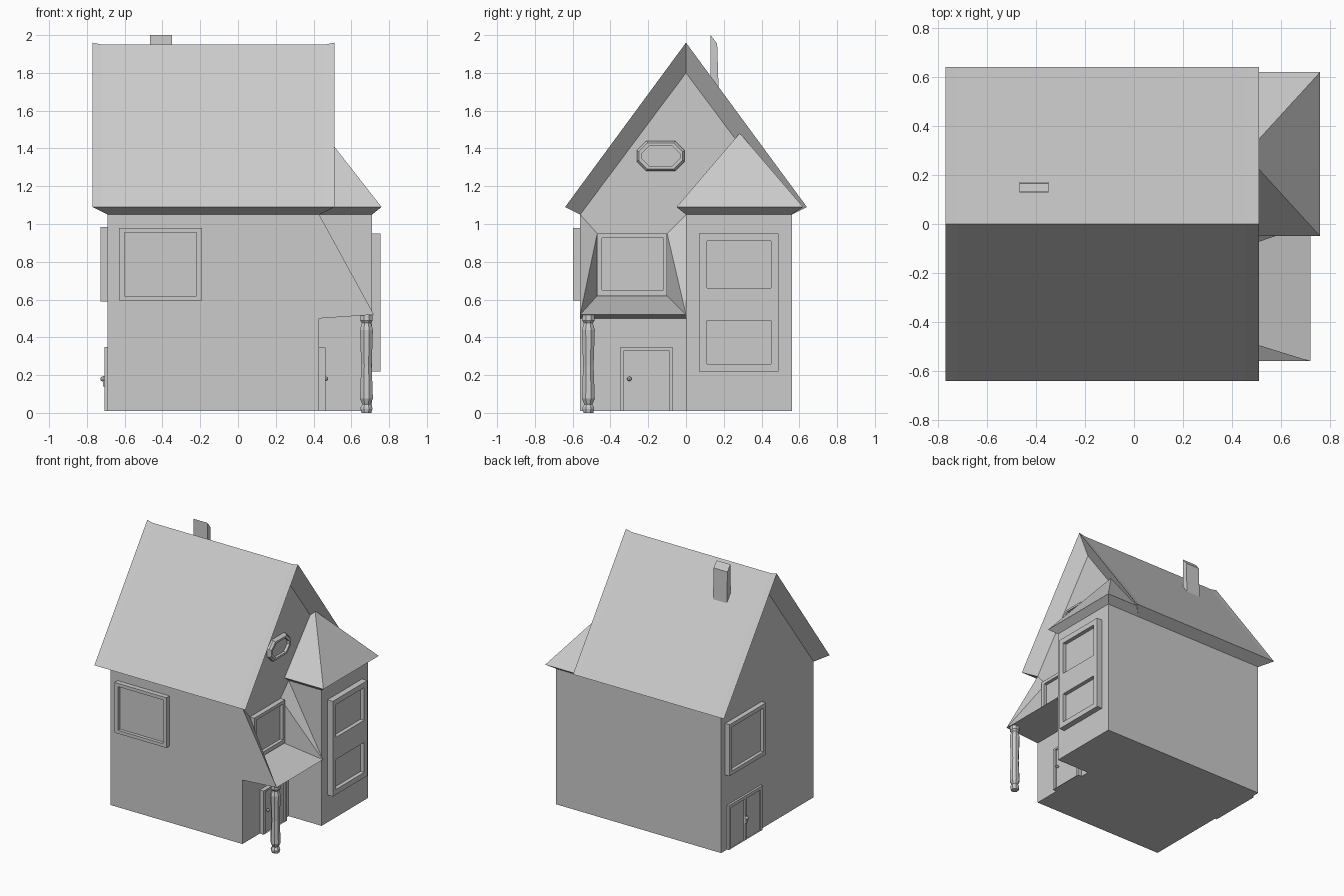
import bpy, bmesh, math
from mathutils import Vector

if "Cube" in bpy.data.objects:
    bpy.data.objects.remove(bpy.data.objects["Cube"])


def mesh(name, verts, faces):
    bm = bmesh.new()
    vs = [bm.verts.new(v) for v in verts]
    for f in faces:
        bm.faces.new([vs[i] for i in f])
    bmesh.ops.remove_doubles(bm, verts=bm.verts, dist=1e-5)
    bmesh.ops.recalc_face_normals(bm, faces=bm.faces)
    me = bpy.data.meshes.new(name)
    bm.to_mesh(me)
    bm.free()
    ob = bpy.data.objects.new(name, me)
    bpy.context.collection.objects.link(ob)
    return ob


def loft(name, rings, caps=None):
    """Skin closed rings; caps are index lists used at both ends."""
    n = len(rings[0])
    last = (len(rings) - 1) * n
    faces = [(r * n + i, r * n + (i + 1) % n, (r + 1) * n + (i + 1) % n, (r + 1) * n + i)
             for r in range(len(rings) - 1) for i in range(n)]
    for c in caps or [list(range(n))]:
        faces += [c, [last + i for i in c]]
    return mesh(name, [p for r in rings for p in r], faces)


def box(name, lo, hi):
    (x0, y0, z0), (x1, y1, z1) = lo, hi
    return loft(name, [[(x0, y0, z), (x1, y0, z), (x1, y1, z), (x0, y1, z)] for z in (z0, z1)])


def outline(u0, u1, v0, v1, cut=0):
    if not cut:
        return [(u0, v0), (u1, v0), (u1, v1), (u0, v1)]
    return [(u0 + cut, v0), (u1 - cut, v0), (u1, v0 + cut), (u1, v1 - cut),
            (u1 - cut, v1), (u0 + cut, v1), (u0, v1 - cut), (u0, v0 + cut)]


# wall mappings: (u along wall, v up, d outward)
def right_wall(x):
    return lambda u, v, d: (x + d, u, v)


def left_wall(u, v, d):
    return (-.69 - d, u, v)


def front_wall(u, v, d):
    return (u, -.56 - d, v)


def panel(name, wall, outer, inner, depth, recess, cut=(0, 0)):
    """Raised frame with a sunken pane."""
    o, i = outline(*outer, cut[0]), outline(*inner, cut[1])
    return loft(name, [[wall(u, v, d) for u, v in pts]
                       for pts, d in ((o, -.005), (o, depth), (i, depth), (i, recess))])


def lathe(name, centre, profile, sides=8):
    cx, cy = centre
    return loft(name, [[(cx + r * math.cos(math.tau * (k + .5) / sides),
                         cy + r * math.sin(math.tau * (k + .5) / sides), z)
                        for k in range(sides)] for r, z in profile])


def knob(name, loc, r, stretch=1):
    bpy.ops.mesh.primitive_uv_sphere_add(segments=8, ring_count=6, radius=r, location=loc)
    bpy.context.object.name = name
    bpy.context.object.scale.z = stretch


# main house body
section = [(-.56, .01), (.56, .01), (.56, 1.05), (0, 1.8), (-.56, 1.05)]
loft("house_body", [[(x, y, z) for y, z in section] for x in (-.69, .43)])

# gable roof with sloping soffits
rings = []
for xo, xi, zr in ((-.77, -.69, 1.96), (-.72, -.64, 1.95), (.46, .38, 1.95), (.51, .43, 1.96)):
    rings.append([(xo, -.64, 1.09), (xo, 0, zr), (xo, .64, 1.09),
                  (xi, .56, 1.05), (xi, 0, 1.8), (xi, -.56, 1.05)])
loft("main_roof", rings, [[0, 1, 4, 5], [1, 2, 3, 4]])

# corner bay and its hipped roof
box("bay_tower", (.42, 0, .01), (.71, .56, 1.05))
loft("bay_roof", [
    [(.43, 0, 1.05), (.71, 0, 1.05), (.71, .56, 1.05), (.43, .56, 1.05)],
    [(.43, -.05, 1.09), (.76, -.05, 1.09), (.76, .62, 1.09), (.43, .62, 1.09)],
    [(.42, .284, 1.48), (.455, .284, 1.48), (.455, .286, 1.48), (.42, .286, 1.48)]])

# porch canopy funnelling in to the upper window
mesh("porch_canopy",
     [(.72, -.56, .52), (.72, 0, .52), (.43, -.56, 1.05), (.43, 0, 1.05),
      (.43, -.47, .62), (.43, -.10, .62), (.43, -.10, .95), (.43, -.47, .95),
      (.43, -.56, .50), (.43, 0, .50)],
     [(0, 1, 5, 4), (0, 4, 7), (0, 7, 2), (1, 6, 5), (1, 3, 6), (2, 7, 6, 3),
      (4, 5, 6, 7), (0, 2, 8), (0, 8, 9, 1), (1, 9, 3)])

# turned porch post
lathe("porch_post", (.68, -.517),
      [(.028, 0), (.034, .02), (.033, .03), (.023, .045), (.037, .075), (.03, .25),
       (.037, .44), (.026, .475), (.036, .49), (.034, .52)])

# windows
panel("front_window", front_wall, (-.63, -.19, .595, .98), (-.60, -.22, .62, .955), .037, .012)
panel("left_window", left_wall, (.07, .51, .59, .985), (.10, .48, .62, .955), .037, .012)
panel("porch_window", right_wall(.43), (-.47, -.10, .62, .95), (-.445, -.12, .65, .925), .037, .012)
bay = right_wall(.71)
panel("bay_window_lower", bay, (.07, .49, .22, .575), (.11, .45, .26, .49), .045, .015)
panel("bay_window_upper", bay, (.07, .49, .575, .95), (.11, .45, .66, .91), .045, .015)

# octagonal gable window with bevelled rim
w = right_wall(.43)
shapes = [(outline(-.26, -.008, 1.28, 1.44, .05), -.005), (outline(-.26, -.008, 1.28, 1.44, .05), .015),
          (outline(-.25, -.018, 1.29, 1.43, .047), .03), (outline(-.235, -.033, 1.305, 1.415, .042), .03),
          (outline(-.235, -.033, 1.305, 1.415, .042), .01)]
loft("gable_window", [[w(u, v, d) for u, v in pts] for pts, d in shapes])

# porch door
panel("porch_door", w, (-.35, -.07, .01, .345), (-.328, -.09, .01, .33), .033, .02)
box("porch_door_light", (.44, -.23, .23), (.453, -.19, .31))
knob("porch_door_knob", (.465, -.30, .18), .012)

# double doors on the left side
panel("left_door_frame_a", left_wall, (.08, .285, .01, .35), (.105, .275, .01, .325), .016, .006)
panel("left_door_frame_b", left_wall, (.285, .49, .01, .35), (.295, .465, .01, .325), .016, .006)
box("left_door_handle", (-.715, .275, .14), (-.70, .295, .195))
knob("left_door_knob", (-.715, .285, .18), .014)

# slim chimney
chim = [(.128, 1.70), (.173, 1.70), (.165, 1.955), (.13, 2.0)]
loft("chimney", [[(x, y, z) for y, z in chim] for x in (-.467, -.35)])
